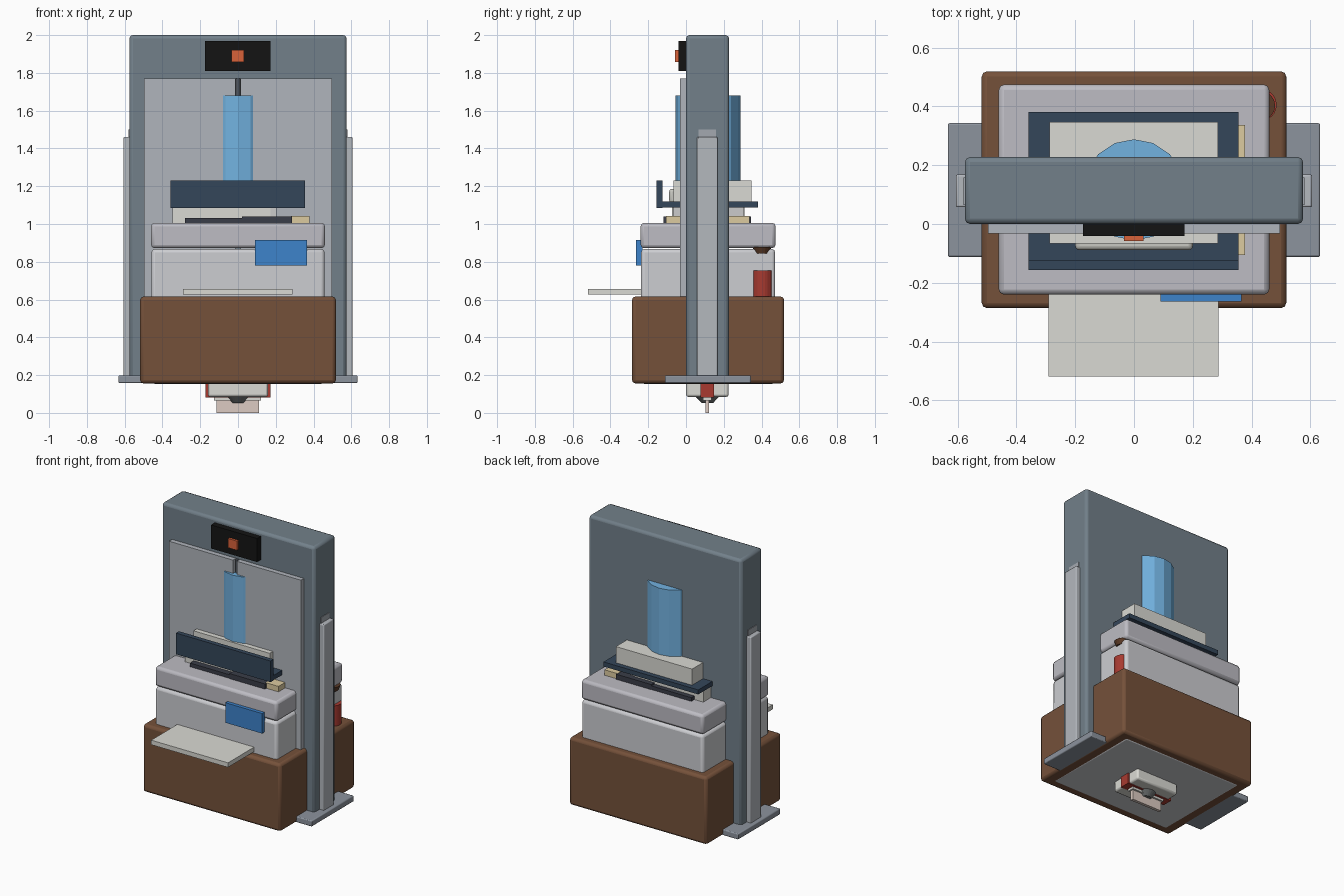
import bpy

if "Cube" in bpy.data.objects:
    bpy.data.objects.remove(bpy.data.objects["Cube"])

mats = {}


def material(hexcol):
    if hexcol not in mats:
        rgb = [int(hexcol[i:i + 2], 16) / 255 for i in (0, 2, 4)]
        m = bpy.data.materials.new("colour_" + hexcol)
        m.diffuse_color = [((c + 0.055) / 1.055) ** 2.4 if c > 0.04 else c / 12.92 for c in rgb] + [1]
        m.use_nodes = True
        m.node_tree.nodes["Principled BSDF"].inputs["Base Color"].default_value = m.diffuse_color
        mats[hexcol] = m
    return mats[hexcol]


def box(name, x, y, z, colour, bevel=0.0, segments=2):
    """Box from (min, max) ranges, with optional rounded edges."""
    bpy.ops.mesh.primitive_cube_add(size=1, location=[sum(r) / 2 for r in (x, y, z)])
    o = bpy.context.object
    o.name = name
    o.scale = [r[1] - r[0] for r in (x, y, z)]
    bpy.ops.object.transform_apply(location=False, rotation=False, scale=True)
    o.data.materials.append(material(colour))
    if bevel:
        b = o.modifiers.new("bevel", 'BEVEL')
        b.width, b.segments = bevel, segments
        bpy.ops.object.shade_smooth_by_angle()
    return o


def round_part(name, x, y, z, r_bottom, r_top, colour, sides=16):
    """Cylinder or cone standing between two heights."""
    bpy.ops.mesh.primitive_cone_add(vertices=sides, radius1=r_bottom, radius2=r_top,
                                    depth=z[1] - z[0], location=(x, y, sum(z) / 2))
    o = bpy.context.object
    o.name = name
    o.data.materials.append(material(colour))
    return o


STEEL, PANEL, CREAM, NAVY = "72808A", "B0B5BC", "DADAD4", "34465A"

# Upright slab with front panels and centre rod
box("upright_slab", (-0.575, 0.575), (0, 0.228), (0.165, 2.0), STEEL, 0.018)
for s, side in ((-1, "left"), (1, "right")):
    box("front_panel_" + side, sorted((s * 0.014, s * 0.497)), (-0.033, 0.005), (0.2, 1.77), PANEL)
    box("side_rail_" + side, sorted((s * 0.565, s * 0.606)), (0.057, 0.168), (0.19, 1.46), "B4B8BE", 0.006)
    box("rail_cap_" + side, sorted((s * 0.56, s * 0.579)), (0.065, 0.158), (1.44, 1.50), "A4A9B0")
    box("foot_plate_" + side, sorted((s * 0.40, s * 0.633)), (-0.112, 0.343), (0.158, 0.198), "8C939D", 0.006)
round_part("centre_rod", 0, -0.008, (1.2, 1.77), 0.012, 0.012, "50565E", 12)

# Display and its button
box("display_box", (-0.174, 0.172), (-0.041, 0.005), (1.81, 1.97), "141414")
box("display_button", (-0.034, 0.032), (-0.057, -0.035), (1.858, 1.921), "D9623A")

# Brown case with the machine body standing in it
box("brown_case", (-0.518, 0.518), (-0.286, 0.519), (0.156, 0.616), "75513A", 0.018)
box("machine_body", (-0.458, 0.458), (-0.238, 0.472), (0.153, 0.868), "CCCDD1", 0.018)
box("machine_lid", (-0.46, 0.46), (-0.24, 0.474), (0.872, 1.006), "BDBCC3", 0.018)
box("control_panel", (0.09, 0.366), (-0.264, -0.23), (0.78, 0.916), "3D83CB")
box("paper_tray", (-0.29, 0.288), (-0.519, -0.1), (0.626, 0.657), CREAM)

# Red canister and dark stopper at the back right corner
round_part("red_canister", 0.43, 0.405, (0.56, 0.755), 0.055, 0.055, "A83A30", 24)
round_part("canister_stopper", 0.43, 0.402, (0.843, 0.878), 0.038, 0.05, "5A3A26", 16)

# Stack of layers between lid and tray
box("charcoal_sheet_left", (-0.28, 0.03), (-0.117, 0.343), (1.0, 1.031), "3A3D48")
box("charcoal_sheet_right", (0.02, 0.287), (-0.12, 0.345), (1.0, 1.041), "3A3D48")
box("tan_strip", (0.28, 0.378), (-0.105, 0.337), (1.0, 1.043), "DCCBA0")
box("cream_riser", (-0.347, 0.172), (-0.075, 0.31), (1.0, 1.095), CREAM)
box("cream_riser_end", (0.16, 0.204), (-0.07, 0.305), (1.0, 1.095), "D0D0CC")

# Navy tray with upright front wall, holding the cream block
box("tray_floor", (-0.358, 0.355), (-0.15, 0.38), (1.088, 1.119), NAVY)
box("tray_front_wall", (-0.358, 0.355), (-0.156, -0.124), (1.085, 1.229), NAVY)
box("cream_block", (-0.288, 0.286), (-0.067, 0.346), (1.11, 1.229), CREAM)
box("block_front_bulge", (-0.2, 0.2), (-0.089, -0.03), (1.11, 1.186), "C9C9C2", 0.015, 3)

# Blue column
round_part("blue_column", 0, 0.116, (1.2, 1.68), 0.172, 0.172, "72B2E0", 16)

# Fitting under the case
box("lower_housing", (-0.16, 0.16), (0.0, 0.226), (0.085, 0.3), CREAM, 0.012)
box("red_band", (-0.173, 0.171), (0.078, 0.148), (0.081, 0.3), "A83A30")
box("nozzle_collar", (-0.126, 0.122), (0.09, 0.134), (0.066, 0.083), CREAM)
round_part("nozzle_dome", 0, 0.113, (0.052, 0.086), 0.03, 0.062, "6E7272", 20)
box("nozzle_blade", (-0.115, 0.112), (0.102, 0.122), (0.0, 0.07), "DCCBC2")
